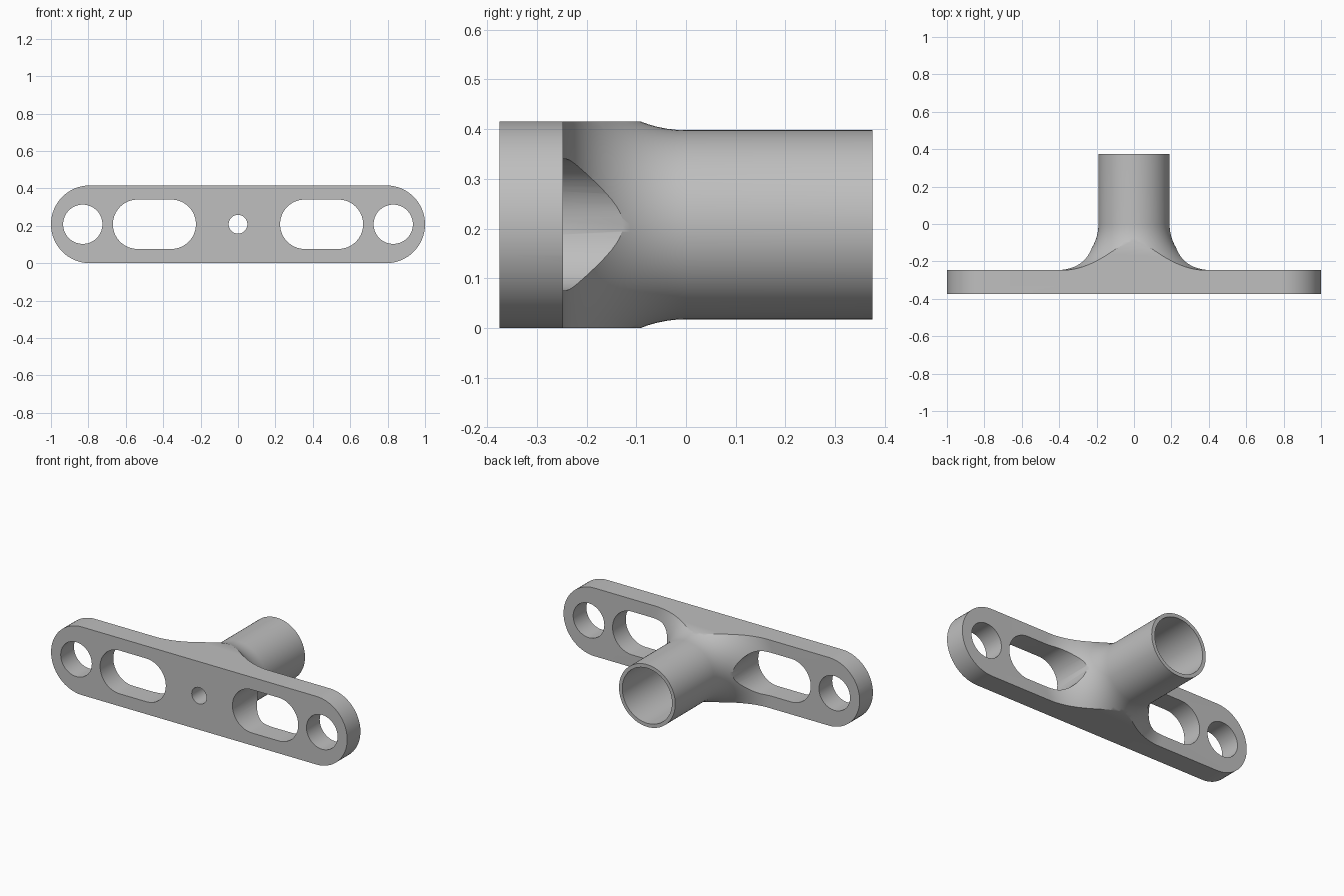
import bpy, bmesh
from math import pi, cos, sin, sqrt
from mathutils import Matrix, Vector

if "Cube" in bpy.data.objects:
    bpy.data.objects.remove(bpy.data.objects["Cube"], do_unlink=True)

MID = 0.208                    # height of the part's axis
HALF = 0.208                   # half height of the plate
FRONT, PLATE_BACK, TUBE_END = -0.375, -0.247, 0.375
TUBE_R, BORE_R = 0.19, 0.168

metal = bpy.data.materials.new("light grey metal")
metal.use_nodes = True
GREY = (0.52, 0.52, 0.52, 1)
metal.diffuse_color = GREY
metal.node_tree.nodes["Principled BSDF"].inputs["Base Color"].default_value = GREY


def make_object(name, bm):
    bmesh.ops.recalc_face_normals(bm, faces=bm.faces)
    mesh = bpy.data.meshes.new(name)
    bm.to_mesh(mesh)
    bm.free()
    mesh.materials.append(metal)
    ob = bpy.data.objects.new(name, mesh)
    bpy.context.collection.objects.link(ob)
    return ob


def slot_prism(name, x, half_len, r, y0=-0.6, y1=0.6, n=32):
    """Round-ended prism along y; half_len = 0 gives a cylinder."""
    bm = bmesh.new()
    pts = []
    for side in (0, 1):
        cx = x + half_len * (1 - 2 * side)
        for i in range(n + 1 if half_len else n):
            a = -pi / 2 + pi * side + pi * i / n
            pts.append((cx + r * cos(a), y0, MID + r * sin(a)))
    face = bm.faces.new([bm.verts.new(p) for p in pts])
    out = bmesh.ops.extrude_face_region(bm, geom=[face])
    verts = [g for g in out["geom"] if isinstance(g, bmesh.types.BMVert)]
    bmesh.ops.translate(bm, verts=verts, vec=Vector((0, y1 - y0, 0)))
    return make_object(name, bm)


def lathe(name, profile, n=96):
    """Revolve (radius, y) points about the y axis."""
    bm = bmesh.new()
    rings = [[bm.verts.new((r * cos(2 * pi * i / n), y, MID + r * sin(2 * pi * i / n)))
              for i in range(n)] for r, y in profile]
    for a, b in zip(rings, rings[1:]):
        for i in range(n):
            j = (i + 1) % n
            bm.faces.new((a[i], a[j], b[j], b[i]))
    bm.faces.new(rings[0])
    bm.faces.new(rings[-1])
    return make_object(name, bm)


# Wide base flowing through a quarter-round flare into the tube
FILLET = -PLATE_BACK
flare = [(TUBE_R + FILLET * (1 - cos(t)), -FILLET * sin(t))
         for t in (pi / 2 * (1 - i / 20) for i in range(21))]
bracket = lathe("mounting_bracket",
                [(1.3, FRONT), (1.3, PLATE_BACK)] + flare + [(TUBE_R, TUBE_END)])

# Plate outline trims the body; the rest are openings
tools = [(slot_prism("plate_outline", 0, 1 - HALF, HALF), 'INTERSECT')]
for side, s in (("left", 1), ("right", -1)):
    tools.append((slot_prism(side + "_slot", s * 0.447, 0.09, 0.132), 'DIFFERENCE'))
    tools.append((slot_prism(side + "_end_hole", s * 0.83, 0, 0.105), 'DIFFERENCE'))
tools.append((slot_prism("tube_bore", 0, 0, BORE_R, y0=PLATE_BACK, n=48), 'DIFFERENCE'))
tools.append((slot_prism("centre_hole", 0, 0, 0.05), 'DIFFERENCE'))

for tool, operation in tools:
    mod = bracket.modifiers.new(tool.name, 'BOOLEAN')
    mod.operation = operation
    mod.solver = 'EXACT'
    mod.object = tool

# Bake the cuts and drop the cutters
bpy.context.view_layer.update()
baked = bpy.data.meshes.new_from_object(
    bracket.evaluated_get(bpy.context.evaluated_depsgraph_get()))
bracket.modifiers.clear()
bracket.data = baked
for tool, _ in tools:
    bpy.data.objects.remove(tool, do_unlink=True)

# Merge flat regions and smooth the curved ones
bm = bmesh.new()
bm.from_mesh(baked)
bmesh.ops.remove_doubles(bm, verts=bm.verts, dist=0.0001)
bmesh.ops.dissolve_limit(bm, angle_limit=0.002, verts=bm.verts, edges=bm.edges)
bm.to_mesh(baked)
bm.free()
bpy.ops.object.select_all(action='DESELECT')
bracket.select_set(True)
bpy.context.view_layer.objects.active = bracket
bpy.ops.object.shade_smooth_by_angle(angle=pi / 6)
